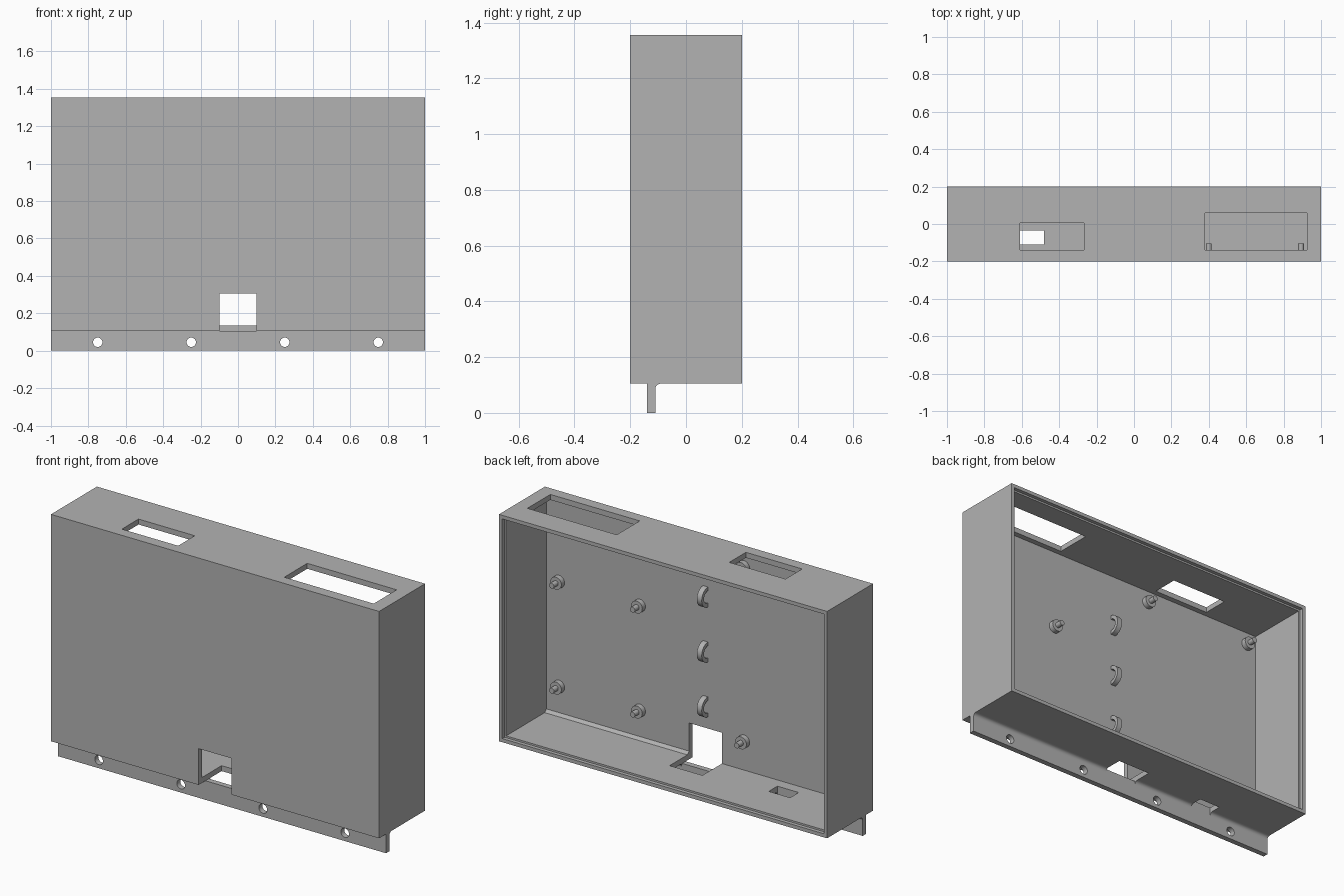
import bpy, bmesh
from math import pi, cos, sin, radians
from mathutils import Matrix, Vector

old = bpy.data.objects.get("Cube")
if old:
    bpy.data.objects.remove(old, do_unlink=True)

GREY = (0.45, 0.45, 0.45, 1)
grey = bpy.data.materials.new("matte_grey")
grey.use_nodes = True
grey.diffuse_color = GREY
grey.node_tree.nodes["Principled BSDF"].inputs["Base Color"].default_value = GREY

BOTTOM, TOP, WALL = 0.105, 1.355, 0.03
INNER = -0.2 + WALL          # inside surface of the front panel


def make(name, bm):
    bmesh.ops.recalc_face_normals(bm, faces=bm.faces)
    mesh = bpy.data.meshes.new(name)
    bm.to_mesh(mesh)
    bm.free()
    mesh.materials.append(grey)
    obj = bpy.data.objects.new(name, mesh)
    bpy.context.collection.objects.link(obj)
    return obj


def box(name, x, y, z):
    bm = bmesh.new()
    bmesh.ops.create_cube(bm, size=1)
    for v in bm.verts:
        v.co = Vector(r[0] if c < 0 else r[1] for c, r in zip(v.co, (x, y, z)))
    return make(name, bm)


def rod_along_y(name, x, z, steps, sides=32):
    """Stack of cylinders; steps are (radius, y start, y end)."""
    bm = bmesh.new()
    for r, y0, y1 in steps:
        place = Matrix.Translation((x, (y0 + y1) / 2, z)) @ Matrix.Rotation(pi / 2, 4, 'X')
        bmesh.ops.create_cone(bm, cap_ends=True, segments=sides, radius1=r,
                              radius2=r, depth=y1 - y0, matrix=place)
    return make(name, bm)


def extrude_x(name, profile, x0, x1):
    """Sweep a closed (y, z) profile along x."""
    bm = bmesh.new()
    face = bm.faces.new([bm.verts.new((x0, y, z)) for y, z in profile])
    out = bmesh.ops.extrude_face_region(bm, geom=[face])
    bmesh.ops.translate(bm, vec=(x1 - x0, 0, 0),
                        verts=[g for g in out["geom"] if isinstance(g, bmesh.types.BMVert)])
    return make(name, bm)


def cut(obj, cutters):
    for c in cutters:
        c.hide_render = True
        mod = obj.modifiers.new("cut", 'BOOLEAN')
        mod.operation, mod.solver, mod.object = 'DIFFERENCE', 'EXACT', c
        bpy.context.view_layer.objects.active = obj
        bpy.ops.object.modifier_apply(modifier=mod.name)
        bpy.data.objects.remove(c, do_unlink=True)


def smooth(obj):
    bpy.ops.object.select_all(action='DESELECT')
    obj.select_set(True)
    bpy.context.view_layer.objects.active = obj
    bpy.ops.object.shade_smooth_by_angle(angle=radians(35))


# Open-backed case with a lid recess around the rim
case = box("case", (-1, 1), (-0.2, 0.2), (BOTTOM, TOP))
rim = 0.02
cut(case, [
    box("cavity", (-1 + WALL, 1 - WALL), (INNER, 0.3), (BOTTOM + WALL, TOP - WALL)),
    box("lid_recess", (-1 + rim, 1 - rim), (0.18, 0.3), (BOTTOM + rim, TOP - rim)),
    box("front_window", (-0.1, 0.1), (-0.3, 0), (0, 0.305)),
    box("floor_slot", (-0.61, -0.48), (-0.11, -0.035), (0, 0.2)),
    box("small_top_opening", (-0.61, -0.267), (-0.14, 0.005), (1.3, 1.4)),
    box("large_top_opening", (0.38, 0.925), (-0.14, 0.06), (1.3, 1.4)),
])

# Mounting flange with four screw holes
flange = box("mounting_flange", (-1, 1), (-0.14, -0.11), (0, BOTTOM))
cut(flange, [rod_along_y("screw_hole", x, 0.045, [(0.025, -0.3, 0.1)])
             for x in (-0.75, -0.25, 0.25, 0.75)])
smooth(flange)

# Rounded fillet behind the flange, interrupted at the floor openings
R = 0.02
arc = [(-0.11 + R - R * cos(a), BOTTOM - R + R * sin(a))
       for a in (i * pi / 12 for i in range(7))]
for x0, x1 in ((-1, -0.61), (-0.48, -0.1), (0.1, 1)):
    smooth(extrude_x("flange_fillet", arc + [(-0.11, BOTTOM)], x0, x1))

# Bevel strip along the inside corner of the floor
floor = BOTTOM + WALL
extrude_x("floor_bevel", [(INNER, floor), (INNER + 0.015, floor), (INNER, floor + 0.015)],
          0.1, 1 - WALL)

# Circuit board standoffs: wide foot and thin locating pin
left_board = [(x, z) for x in (0.40, 0.893) for z in (0.295, 0.873)]
right_board = [(x, z) for x in (-0.235, -0.91) for z in (0.295, 1.255)]
for x, z in left_board + right_board:
    smooth(rod_along_y("standoff", x, z, [(0.034, INNER - 0.005, -0.142),
                                          (0.015, -0.145, -0.105)]))

# Half-ring cable guides up the middle
for z in (0.425, 0.727, 1.03):
    angles = [-pi / 2 + i * pi / 16 for i in range(17)]
    ring = [(INNER + 0.055 * cos(a), z + 0.055 * sin(a)) for a in angles]
    ring += [(INNER + 0.035 * cos(a), z + 0.035 * sin(a)) for a in reversed(angles)]
    smooth(extrude_x("cable_guide", ring, -0.015, 0.015))
